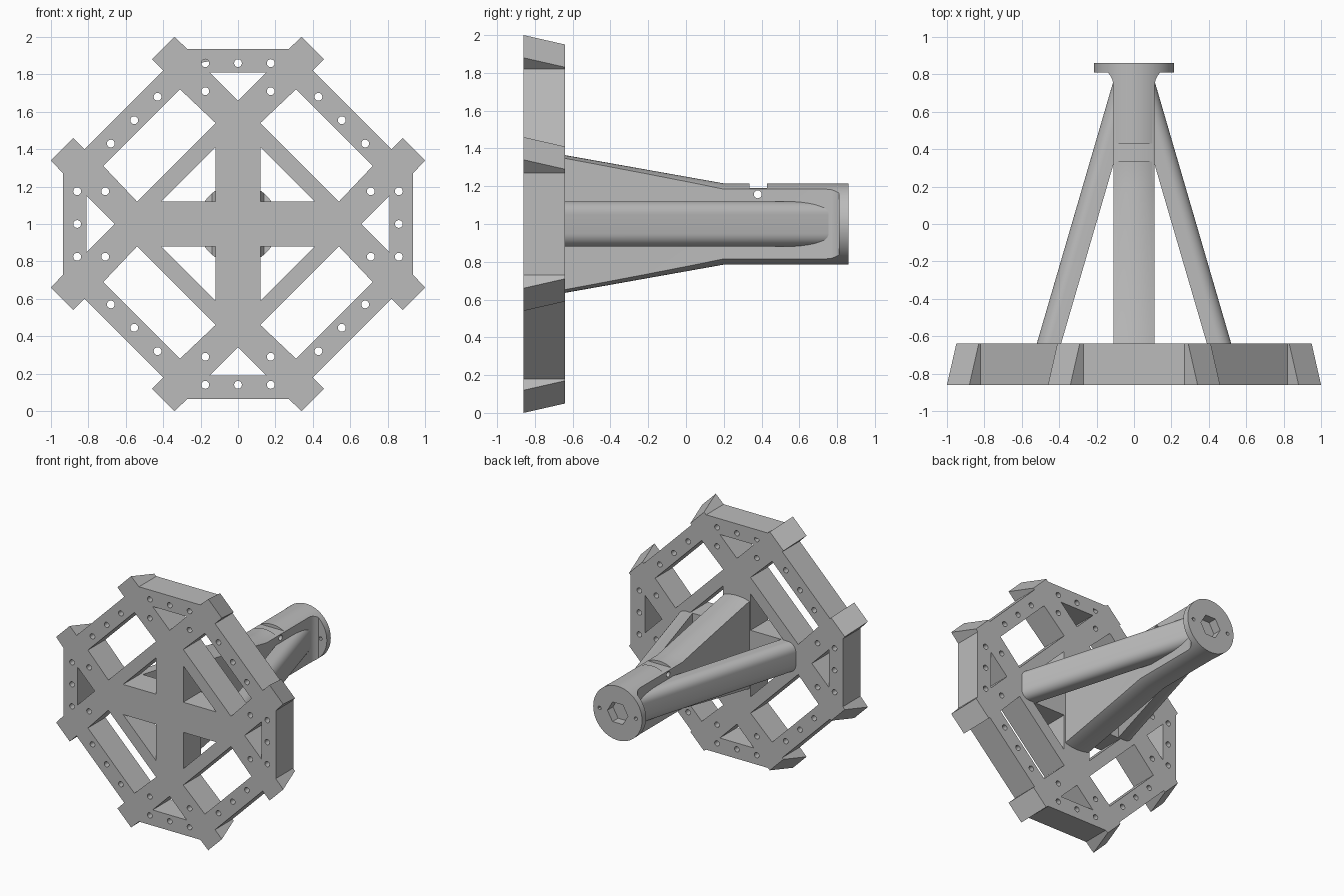
import bpy, bmesh, math
from mathutils import Vector, Matrix

cube = bpy.data.objects.get("Cube")
if cube:
    bpy.data.objects.remove(cube, do_unlink=True)

grey = bpy.data.materials.new("plain grey")
grey.use_nodes = True
COLOUR = (0.5, 0.5, 0.5, 1)
grey.diffuse_color = COLOUR
grey.node_tree.nodes["Principled BSDF"].inputs["Base Color"].default_value = COLOUR

MID = 1.0              # height of the main axis
FRONT, BACK = -0.86, -0.64


def add_object(name, bm):
    bmesh.ops.remove_doubles(bm, verts=bm.verts, dist=0.0001)
    bmesh.ops.recalc_face_normals(bm, faces=bm.faces)
    mesh = bpy.data.meshes.new(name)
    bm.to_mesh(mesh)
    bm.free()
    mesh.materials.append(grey)
    obj = bpy.data.objects.new(name, mesh)
    bpy.context.collection.objects.link(obj)
    return obj


def loft(name, rings):
    """Closed solid through rings of equal point count."""
    bm = bmesh.new()
    loops = [[bm.verts.new(p) for p in ring] for ring in rings]
    n = len(loops[0])
    for a, b in zip(loops, loops[1:]):
        for i in range(n):
            j = (i + 1) % n
            bm.faces.new((a[i], a[j], b[j], b[i]))
    bm.faces.new(loops[0])
    bm.faces.new(loops[-1])
    return add_object(name, bm)


def circle(radius, sides, cx=0, cz=0, phase=0):
    return [(cx + radius * math.cos(phase + i * math.tau / sides),
             cz + radius * math.sin(phase + i * math.tau / sides)) for i in range(sides)]


def rod(name, radius, y0, y1, sides=24, cx=0):
    ring = circle(radius, sides, cx)
    return loft(name, [[(x, y, MID + z) for x, z in ring] for y in (y0, y1)])


def boolean(obj, cutter, operation):
    mod = obj.modifiers.new("cut", 'BOOLEAN')
    mod.object, mod.operation, mod.solver = cutter, operation, 'EXACT'
    bpy.context.view_layer.update()
    graph = bpy.context.evaluated_depsgraph_get()
    mesh = bpy.data.meshes.new_from_object(obj.evaluated_get(graph))
    obj.modifiers.clear()
    obj.data = mesh
    bpy.data.objects.remove(cutter, do_unlink=True)


def smooth(obj, degrees=30):
    bpy.ops.object.select_all(action='DESELECT')
    obj.select_set(True)
    bpy.context.view_layer.objects.active = obj
    bpy.ops.object.shade_smooth_by_angle(angle=math.radians(degrees))


def quarter_turn(points, turns):
    for _ in range(turns):
        points = [(z, -x) for x, z in points]
    return points


# Front frame: octagon with corner tabs, window openings and bolt holes
tab_side = [(.27, .935), (.34, 1), (.46, .88), (.40, .82)]
quadrant = tab_side + [(z, x) for x, z in reversed(tab_side)]
window = [(.31, .72), (.12, .54), (.54, .12), (.72, .31)]
inner_triangle = [(.12, .41), (.12, .12), (.41, .12)]
rim_triangle = [(-.15, .81), (.15, .81), (0, .66)]
bolts = [(-.175, .86), (0, .86), (.175, .86), (-.175, .71), (.175, .71),
         (.43, .68), (.555, .555), (.68, .43)]
outline, loops = [], []
for turn in range(4):
    outline += quarter_turn(quadrant, turn)
    for shape in (window, inner_triangle, rim_triangle):
        loops.append(quarter_turn(shape, turn))
    for bx, bz in quarter_turn(bolts, turn):
        loops.append(circle(.021, 16, bx, bz))

curve = bpy.data.curves.new("frame_outline", 'CURVE')
curve.dimensions, curve.fill_mode = '2D', 'BOTH'
curve.extrude = (BACK - FRONT) / 2
for loop in [outline] + loops:
    spline = curve.splines.new('POLY')
    spline.points.add(len(loop) - 1)
    for point, (x, z) in zip(spline.points, loop):
        point.co = (x, z, 0, 1)
    spline.use_cyclic_u = True
helper = bpy.data.objects.new("frame_outline", curve)
bpy.context.collection.objects.link(helper)
bpy.context.view_layer.update()
graph = bpy.context.evaluated_depsgraph_get()
flat = bpy.data.meshes.new_from_object(helper.evaluated_get(graph))
bm = bmesh.new()
bm.from_mesh(flat)
bpy.data.objects.remove(helper, do_unlink=True)
bpy.data.meshes.remove(flat)
for v in bm.verts:
    x, z, depth = v.co
    # the tab ends slope inward towards the back
    if depth > 0 and abs(x) + abs(z) > 1.3:
        x -= math.copysign(.05, x)
        z -= math.copysign(.05, z)
    v.co = (x, depth + (FRONT + BACK) / 2, MID + z)
frame = add_object("front_frame", bm)
smooth(frame)

# Central web and hub: turned shape trimmed to a flat-sided profile
turned = [(-.66, .368), (.2, .215), (.86, .215)]
hub = loft("central_hub", [[(x, y, MID + z) for x, z in circle(r, 96)] for y, r in turned])
half = [(.11, -.8), (.11, .74), (.115, .77), (.125, .79), (.14, .81), (.3, .81), (.3, .9)]
plan = half + [(-x, y) for x, y in reversed(half)]
trim = loft("trim", [[(x, y, z) for x, y in plan] for z in (.4, 1.6)])
boolean(hub, trim, 'INTERSECT')

# Slot across the top, cross pin hole, hex socket, bore and two pin holes
slot = [(-.3, .335), (.3, .335), (.3, .43), (-.3, .43)]
boolean(hub, loft("slot", [[(x, y, z) for x, y in slot] for z in (1.19, 1.4)]), 'DIFFERENCE')
pin = circle(.021, 20, .38, 1.157)
boolean(hub, loft("pin", [[(x, y, z) for y, z in pin] for x in (-.3, .3)]), 'DIFFERENCE')
boolean(hub, rod("socket", .09, .78, .95, 6), 'DIFFERENCE')
boolean(hub, rod("bore", .045, .6, .95), 'DIFFERENCE')
for side in (-1, 1):
    boolean(hub, rod("pin_hole", .014, .7, .95, 12, side * .16), 'DIFFERENCE')
smooth(hub)

# Sloping side legs with rounded outer corners
ROUND, HALF, DEEP = .07, .12, .13
corner = [math.radians(a) for a in range(0, 91, 10)]
upper = [(-ROUND + ROUND * math.cos(a), HALF - ROUND + ROUND * math.sin(a)) for a in corner]
upper.append((-DEEP, HALF))
section = upper + [(x, -z) for x, z in reversed(upper)]
for side, name in ((1, "left_leg"), (-1, "right_leg")):
    rings = []
    for y in (-.65, .79):
        outer = .52 - .292 * (y - BACK)
        rings.append([(side * (outer + x), y, MID + z) for x, z in section])
    smooth(loft(name, rings))
